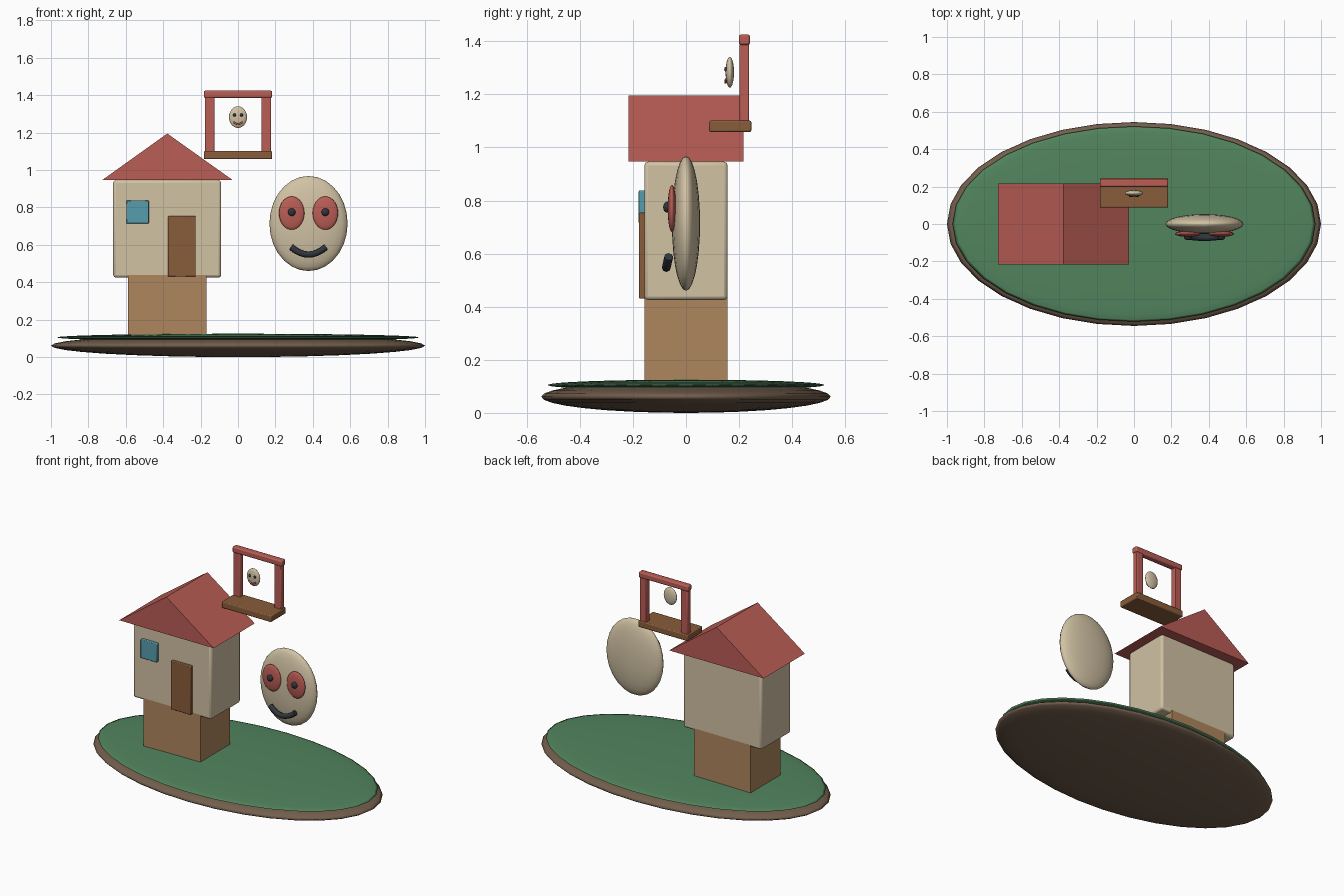
import bpy
import bmesh
from math import radians

if "Cube" in bpy.data.objects:
    bpy.data.objects.remove(bpy.data.objects["Cube"])


def mat(name, r, g, b):
    m = bpy.data.materials.new(name)
    m.diffuse_color = (r, g, b, 1)
    m.use_nodes = True
    m.node_tree.nodes["Principled BSDF"].inputs["Base Color"].default_value = m.diffuse_color
    return m


RED = mat("red", .49, .11, .09)
GREEN = mat("green", .084, .233, .112)
CREAM = mat("cream", .64, .54, .37)
TAN = mat("tan", .43, .24, .11)
WOOD = mat("wood", .25, .107, .043)
BLUE = mat("blue", .095, .34, .42)
DARK = mat("dark", .03, .036, .047)
EARTH = mat("earth", .17, .112, .073)


def finish(ob, name, m):
    ob.name = name
    ob.data.materials.append(m)
    return ob


def ellipsoid(name, loc, radii, m, seg=24, rings=14):
    bpy.ops.mesh.primitive_uv_sphere_add(segments=seg, ring_count=rings, radius=1, location=loc)
    ob = bpy.context.object
    ob.scale = radii
    bpy.ops.object.transform_apply(location=False, rotation=False, scale=True)
    bpy.ops.object.shade_smooth()
    return finish(ob, name, m)


def box(name, x, y, z, m, bevel=0.0):
    """Box from (min, max) pairs, with optional rounded edges."""
    bpy.ops.mesh.primitive_cube_add(size=1, location=[(a + b) / 2 for a, b in (x, y, z)])
    ob = bpy.context.object
    ob.scale = [b - a for a, b in (x, y, z)]
    bpy.ops.object.transform_apply(location=False, rotation=False, scale=True)
    if bevel:
        mod = ob.modifiers.new("bevel", 'BEVEL')
        mod.width = bevel
        mod.segments = 2
        bpy.ops.object.shade_smooth_by_angle(angle=radians(40))
    return finish(ob, name, m)


def smile(name, cx, y, z, half, drop, r, lean, m):
    """Tube following a sagging arc, leaning forward at its lowest point."""
    cu = bpy.data.curves.new(name, 'CURVE')
    cu.dimensions = '3D'
    cu.bevel_depth = r
    cu.bevel_resolution = 2
    cu.use_fill_caps = True
    sp = cu.splines.new('POLY')
    n = 9
    sp.points.add(n - 1)
    for i, p in enumerate(sp.points):
        t = 2 * i / (n - 1) - 1
        s = 1 - t * t
        p.co = (cx + t * half, y - lean * s, z - drop * s, 1)
    ob = bpy.data.objects.new(name, cu)
    bpy.context.collection.objects.link(ob)
    return finish(ob, name, m)


# Island
ellipsoid("island_earth", (0, 0, .061), (1, .545, .061), EARTH, 32, 16)
ellipsoid("island_grass", (0, 0, .105), (.97, .522, .02), GREEN, 32, 16)

# House on its plinth
box("plinth", (-.588, -.168), (-.157, .157), (.08, .44), TAN)
box("house_walls", (-.667, -.09), (-.157, .157), (.425, .946), CREAM, .014)
box("window", (-.597, -.477), (-.178, -.15), (.714, .838), BLUE, .004)
box("door", (-.374, -.226), (-.177, -.15), (.43, .754), WOOD, .004)

# Gable roof: triangle extruded front to back
bm = bmesh.new()
tri = [bm.verts.new((x, -.217, z)) for x, z in ((-.727, .946), (-.028, .946), (-.378, 1.195))]
face = bm.faces.new(tri)
ext = bmesh.ops.extrude_face_region(bm, geom=[face])
moved = [v for v in ext["geom"] if isinstance(v, bmesh.types.BMVert)]
bmesh.ops.translate(bm, verts=moved, vec=(0, .434, 0))
bmesh.ops.recalc_face_normals(bm, faces=bm.faces)
me = bpy.data.meshes.new("roof")
bm.to_mesh(me)
bm.free()
roof = bpy.data.objects.new("roof", me)
bpy.context.collection.objects.link(roof)
finish(roof, "roof", RED)

# Floating frame with platform
box("platform", (-.183, .183), (.087, .246), (1.058, 1.101), WOOD, .006)
box("frame_top", (-.183, .183), (.199, .241), (1.386, 1.425), RED, .008)
for side, s in (("left", -1), ("right", 1)):
    xs = sorted((s * .126, s * .177))
    box(side + "_post", xs, (.202, .238), (1.095, 1.39), RED, .005)

# Small face inside the frame
ellipsoid("small_head", (0, .165, 1.283), (.048, .016, .058), CREAM)
# Large face
ellipsoid("large_head", (.377, 0, .714), (.209, .053, .254), CREAM)
for side, s in (("left", -1), ("right", 1)):
    ellipsoid(side + "_small_eye", (s * .019, .15, 1.294), (.008, .006, .009), DARK, 12, 8)
    ellipsoid(side + "_large_eye", (.377 + s * .09, -.053, .77), (.068, .016, .089), RED)
    ellipsoid(side + "_pupil", (.377 + s * .09, -.07, .775), (.02, .016, .021), DARK, 16, 10)
smile("small_mouth", 0, .151, 1.257, .025, .012, .005, .002, RED)
smile("large_mouth", .377, -.065, .588, .093, .04, .017, .009, DARK)
